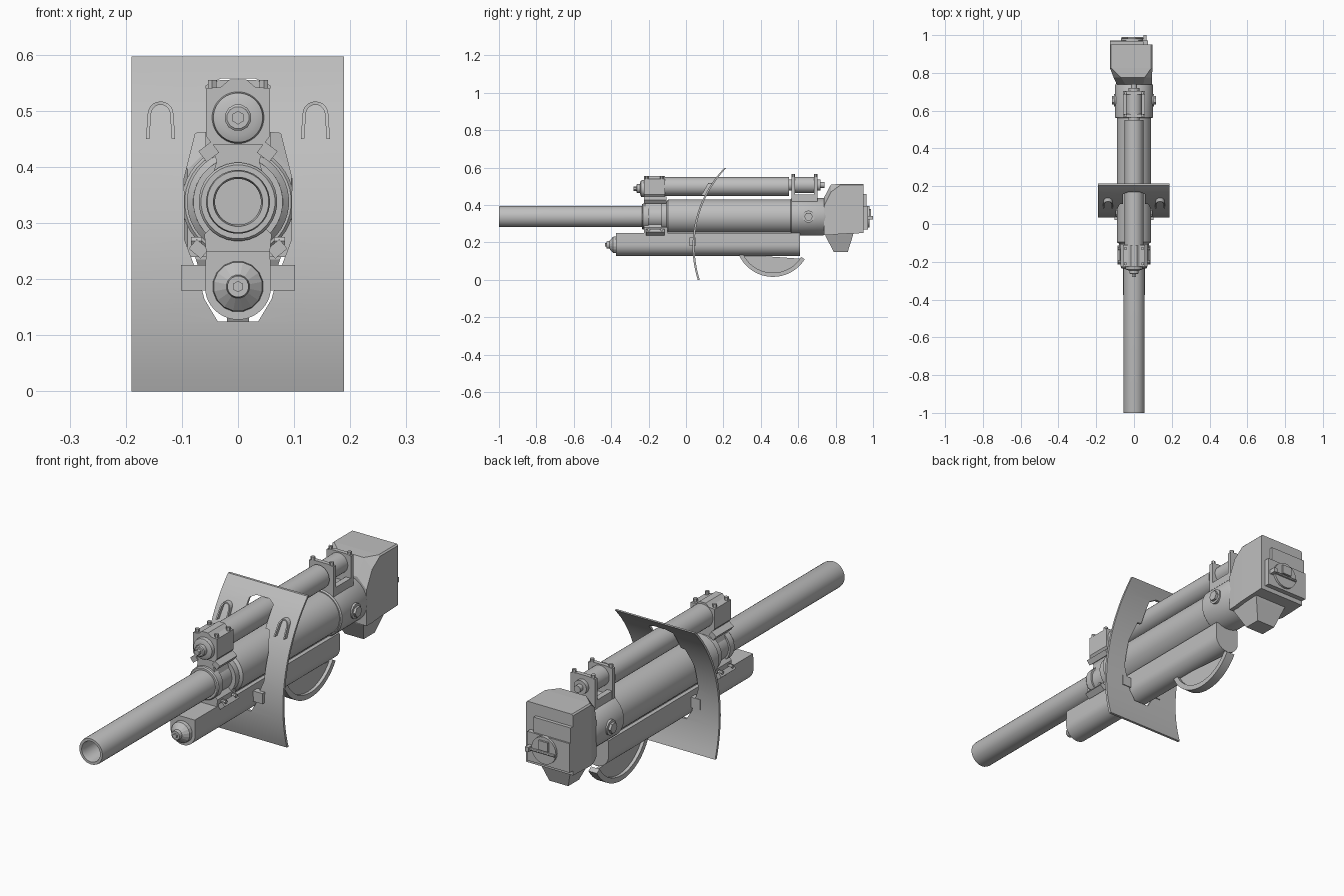
import bpy, bmesh, math
from mathutils import Matrix, Vector

if "Cube" in bpy.data.objects:
    bpy.data.objects.remove(bpy.data.objects["Cube"])

GREY = bpy.data.materials.new("light grey steel")
GREY.diffuse_color = (0.52, 0.52, 0.52, 1)
GREY.use_nodes = True
GREY.node_tree.nodes["Principled BSDF"].inputs["Base Color"].default_value = GREY.diffuse_color


def finish(name, bm, smooth=False):
    bmesh.ops.remove_doubles(bm, verts=bm.verts, dist=1e-5)
    bmesh.ops.recalc_face_normals(bm, faces=bm.faces)
    me = bpy.data.meshes.new(name)
    bm.to_mesh(me)
    bm.free()
    ob = bpy.data.objects.new(name, me)
    bpy.context.collection.objects.link(ob)
    me.materials.append(GREY)
    if smooth:
        bpy.ops.object.select_all(action='DESELECT')
        ob.select_set(True)
        bpy.context.view_layer.objects.active = ob
        bpy.ops.object.shade_smooth_by_angle(angle=math.radians(35))
    return ob


def loft(name, rings, smooth=False, caps=True):
    bm = bmesh.new()
    vs = [[bm.verts.new(p) for p in r] for r in rings]
    n = len(rings[0])
    for a, b in zip(vs, vs[1:]):
        for i in range(n):
            bm.faces.new((a[i], a[(i + 1) % n], b[(i + 1) % n], b[i]))
    if caps:
        bm.faces.new(vs[0])
        bm.faces.new(vs[-1])
    return finish(name, bm, smooth)


def lathe(name, z, prof, segs=32, caps=True, smooth=True):
    """Turn (y, radius) pairs about a lengthwise axis at height z."""
    ang = [2 * math.pi * (i + 0.5) / segs for i in range(segs)]
    return loft(name, [[(r * math.cos(t), y, z + r * math.sin(t)) for t in ang]
                       for y, r in prof], smooth, caps)


def prism_y(name, pts, y0, y1, smooth=False):
    return loft(name, [[(x, y, z) for x, z in pts] for y in (y0, y1)], smooth)


def prism_x(name, pts, x0, x1, smooth=False):
    return loft(name, [[(x, y, z) for y, z in pts] for x in (x0, x1)], smooth)


def box(name, x, y, z, roll=0):
    """Box from (min, max) ranges, optionally rolled about the y axis."""
    c = Vector((sum(x) / 2, sum(y) / 2, sum(z) / 2))
    bm = bmesh.new()
    bmesh.ops.create_cube(bm, size=1, matrix=Matrix.Translation(c) @ Matrix.Rotation(roll, 4, 'Y')
                          @ Matrix.Diagonal((x[1] - x[0], y[1] - y[0], z[1] - z[0], 1)))
    return finish(name, bm)


def peg(name, c, r, depth, axis='Z', segs=6):
    rot = {'Z': Matrix(), 'X': Matrix.Rotation(math.pi / 2, 4, 'Y'),
           'Y': Matrix.Rotation(math.pi / 2, 4, 'X')}[axis]
    bm = bmesh.new()
    bmesh.ops.create_cone(bm, cap_ends=True, segments=segs, radius1=r, radius2=r,
                          depth=depth, matrix=Matrix.Translation(c) @ rot)
    return finish(name, bm, segs > 8)


def mirrored(half):
    return half + [(-x, z) for x, z in reversed(half)]


# Barrel with bore, and the sleeve it slides in
ZB = 0.338
lathe("barrel", ZB, [(0.2, 0.041), (-0.985, 0.041), (-1, 0.044), (-1, 0.055),
                     (-0.99, 0.057), (0.2, 0.057)], caps=False)
peg("bore_end", (0, 0.15, ZB), 0.042, 0.01, 'Y', 32)
lathe("barrel_sleeve", ZB, [(-0.105, 0.08), (-0.095, 0.091), (0.57, 0.091)], 40)
lathe("breech_ring", ZB, [(0.56, 0.095), (0.565, 0.1), (0.735, 0.1), (0.75, 0.093)], 40)

# Front clamp joining barrel, upper cylinder and cradle
lathe("front_clamp_collar", ZB, [(-0.235, 0.066), (-0.23, 0.07), (-0.2, 0.07), (-0.2, 0.062),
                                 (-0.13, 0.062), (-0.13, 0.08), (-0.1, 0.08)])
prism_y("clamp_saddle", mirrored([(0.045, 0.24), (0.057, 0.25), (0.06, 0.28), (0.04, 0.3)]),
        -0.225, -0.1)
prism_y("clamp_neck", mirrored([(0.05, 0.37), (0.038, 0.41), (0.05, 0.45)]), -0.22, -0.115)
prism_y("upper_front_block", mirrored([(0.045, 0.44), (0.057, 0.455), (0.057, 0.54),
                                       (0.03, 0.543), (0.015, 0.556)]), -0.225, -0.112)
for s in (-1, 1):
    for y in (-0.21, -0.13):
        peg("clamp_bolt", (s * 0.046, y, 0.547), 0.009, 0.016)
    box("upper_clamp_lug", (s * 0.052 - 0.014, s * 0.052 + 0.014), (-0.225, -0.105),
        (0.415, 0.439), s * 0.65)
    box("lower_clamp_lug", (s * 0.07 - 0.014, s * 0.07 + 0.014), (-0.215, -0.115),
        (0.243, 0.265), -s * 0.7)
    for y in (-0.2, -0.13):
        peg("lug_bolt", (s * 0.074, y, 0.268), 0.008, 0.02, 'X')

# Upper cylinder with end nut
ZU = 0.499
lathe("upper_cylinder", ZU, [(-0.13, 0.05), (0.55, 0.05)])
lathe("upper_rear_cylinder", ZU + 0.008, [(0.55, 0.03), (0.57, 0.03), (0.57, 0.043), (0.7, 0.043),
                                          (0.7, 0.03), (0.72, 0.03), (0.72, 0.015), (0.74, 0.015)])
lathe("upper_front_cap", 0.488, [(-0.245, 0.032), (-0.24, 0.044), (-0.22, 0.047)])
lathe("upper_front_nut", 0.488, [(-0.265, 0.02), (-0.262, 0.024), (-0.24, 0.024)], 12)
peg("upper_front_stud", (0, -0.268, 0.488), 0.012, 0.024, 'Y')

# Rear bracket for the upper cylinder
for y in (0.565, 0.685):
    prism_y("rear_bracket_plate", mirrored([(0.058, 0.41), (0.058, 0.55), (0.03, 0.555)]),
            y, y + 0.018)
    for s in (-1, 1):
        peg("rear_bracket_bolt", (s * 0.045, y + 0.009, 0.557), 0.009, 0.016)
for s in (-1, 1):
    box("rear_bracket_rail", (s * 0.045 - 0.012, s * 0.045 + 0.012), (0.565, 0.7), (0.4, 0.455))
    peg("ring_side_pad", (s * 0.099, 0.655, ZB), 0.032, 0.012, 'X', 24)
    peg("ring_side_nut", (s * 0.107, 0.655, ZB), 0.023, 0.018, 'X')

# Lower cradle with round belly and front plug
ZC = 0.187
belly = [(0.059 * math.cos(math.pi * i / 20), ZC - 0.059 * math.sin(math.pi * i / 20))
         for i in range(21)]
prism_y("recoil_cradle", [(0.057, 0.25)] + belly + [(-0.057, 0.25)], -0.375, 0.61, True)
lathe("cradle_plug", ZC, [(-0.425, 0.01), (-0.425, 0.019), (-0.41, 0.021), (-0.39, 0.044),
                          (-0.37, 0.046)], 16, smooth=False)
peg("cradle_plug_nut", (0, -0.425, ZC), 0.01, 0.014, 'Y')
box("cradle_rail", (-0.04, 0.04), (-0.1, 0.61), (0.235, 0.29))

# Elevation arc under the cradle
YC, ZA = 0.465, 0.216


def arc(r, a0, a1, n=28):
    return [(YC + r * math.cos(math.radians(a0 + (a1 - a0) * i / n)),
             ZA + r * math.sin(math.radians(a0 + (a1 - a0) * i / n))) for i in range(n + 1)]


prism_x("elevation_arc_rim", arc(0.2, 205, 328) + arc(0.178, 328, 205), -0.02, 0.02, True)
prism_x("elevation_arc_web", arc(0.185, 206, 326), -0.006, 0.006)


# Curved shield with an opening for the gun
def shield_y(z):
    return 0.035 + 0.6 - math.sqrt(0.36 - (z - 0.18) ** 2)


heights = [0.597 * i / 24 for i in range(25)]
shield = prism_x("shield", [(shield_y(z), z) for z in heights]
                 + [(shield_y(z) + 0.011, z) for z in reversed(heights)], -0.19, 0.189, True)
hole = prism_y("shield_opening_cutter",
               mirrored([(0.036, 0.125), (0.06, 0.165), (0.069, 0.2), (0.095, 0.27), (0.096, 0.38),
                         (0.076, 0.46), (0.057, 0.462), (0.057, 0.545), (0.03, 0.558)]), -0.1, 0.3)
cut = shield.modifiers.new("opening", 'BOOLEAN')
cut.object, cut.operation, cut.solver = hole, 'DIFFERENCE', 'EXACT'
bpy.ops.object.select_all(action='DESELECT')
shield.select_set(True)
bpy.context.view_layer.objects.active = shield
bpy.ops.object.modifier_apply(modifier=cut.name)
bpy.data.objects.remove(hole)

for s in (-1, 1):
    # Blocks at the foot of the opening
    box("shield_block", (min(s * 0.056, s * 0.102), max(s * 0.056, s * 0.102)), (0.02, 0.05),
        (0.18, 0.225))
    # Raised arched loops
    path = [(0.023, 0.45)] + [(0.02 * math.cos(t), 0.494 + 0.02 * math.sin(t))
                              for t in [math.pi * i / 10 for i in range(11)]] + [(-0.023, 0.45)]
    rings = []
    for i, (x, z) in enumerate(path):
        a, b = path[max(i - 1, 0)], path[min(i + 1, len(path) - 1)]
        d = Vector((b[0] - a[0], b[1] - a[1])).normalized()
        nx, nz = d.y * 0.003, -d.x * 0.003
        y = shield_y(z)
        rings.append([(s * 0.138 + x + k * nx, y + q, z + k * nz)
                      for k, q in ((-1, 0.004), (1, 0.004), (1, -0.018), (-1, -0.018))])
    loft("shield_loop", rings)


# Breech block: tapered front, flat rear, sloping foot
def ring(x0, x1, y, z0, z1, c):
    return [(x0, y, z0), (x1, y, z0), (x1, y, z1 - c), (x1 - c, y, z1), (x0 + c, y, z1),
            (x0, y, z1 - c)]


loft("breech_block", [ring(-0.09, 0.095, 0.738, 0.24, 0.44, 0.045),
                      ring(-0.108, 0.096, 0.775, 0.24, 0.51, 0.04),
                      ring(-0.127, 0.097, 0.825, 0.245, 0.512, 0.006),
                      ring(-0.127, 0.097, 0.95, 0.25, 0.512, 0.006)])
loft("breech_foot", [[(-w, y0, z), (w, y0, z), (w, y1, z), (-w, y1, z)] for w, y0, y1, z in
                     ((0.08, 0.745, 0.895, 0.25), (0.075, 0.745, 0.892, 0.235),
                      (0.045, 0.79, 0.865, 0.15))])
box("breech_rear_plate", (-0.127, 0.075), (0.94, 0.972), (0.27, 0.395))
box("breech_rear_upper", (-0.127, 0.05), (0.94, 0.965), (0.395, 0.46))
peg("breech_door", (-0.01, 0.97, 0.338), 0.058, 0.024, 'Y', 24)
box("firing_box", (-0.035, 0.01), (0.97, 0.99), (0.34, 0.38))
peg("breech_lever", (0, 0.985, 0.33), 0.006, 0.13, 'X', 8)
box("lever_handle", (0.05, 0.066), (0.965, 1.0), (0.322, 0.342))
